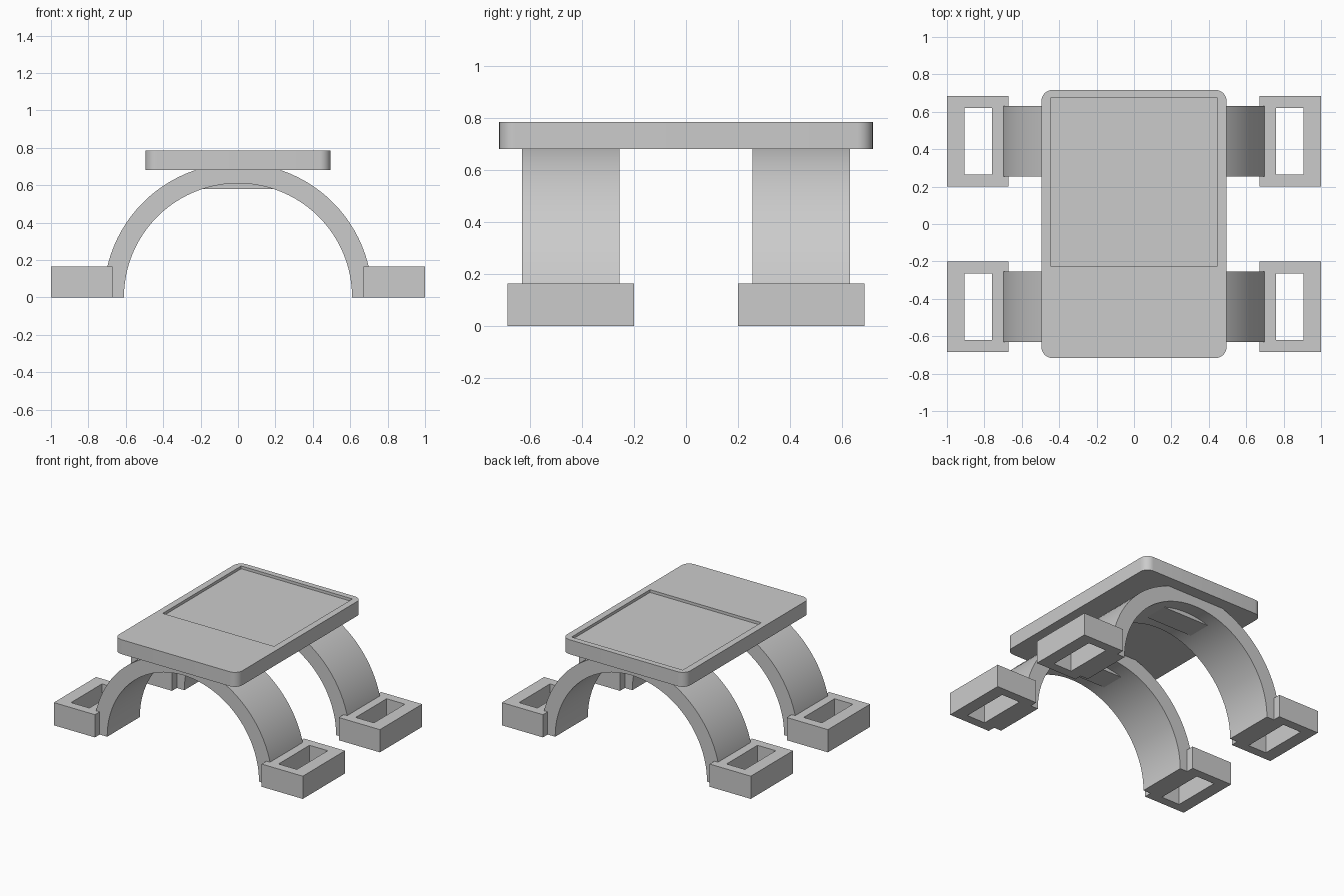
import bpy, bmesh, math
from mathutils import Vector

if "Cube" in bpy.data.objects:
    bpy.data.objects.remove(bpy.data.objects["Cube"], do_unlink=True)

grey = bpy.data.materials.new("plain grey")
grey.use_nodes = True
colour = (0.6, 0.6, 0.6, 1)
grey.diffuse_color = colour
grey.node_tree.nodes["Principled BSDF"].inputs["Base Color"].default_value = colour


def finish(bm, name):
    bmesh.ops.recalc_face_normals(bm, faces=bm.faces)
    mesh = bpy.data.meshes.new(name)
    bm.to_mesh(mesh)
    bm.free()
    mesh.materials.append(grey)
    obj = bpy.data.objects.new(name, mesh)
    bpy.context.collection.objects.link(obj)
    return obj


def box(name, low, high, corner=0):
    """Box between two corners, with optional rounding of its upright edges."""
    low, high = Vector(low), Vector(high)
    bm = bmesh.new()
    bmesh.ops.create_cube(bm, size=1)
    bmesh.ops.scale(bm, vec=high - low, verts=bm.verts)
    bmesh.ops.translate(bm, vec=(low + high) / 2, verts=bm.verts)
    if corner:
        upright = [e for e in bm.edges
                   if abs(e.verts[0].co.z - e.verts[1].co.z) > 0.01]
        bmesh.ops.bevel(bm, geom=upright, offset=corner, segments=8,
                        profile=0.5, affect='EDGES')
    return finish(bm, name)


def select_only(obj):
    bpy.ops.object.select_all(action='DESELECT')
    obj.select_set(True)
    bpy.context.view_layer.objects.active = obj


def cut(obj, cutter):
    mod = obj.modifiers.new("cut", 'BOOLEAN')
    mod.operation = 'DIFFERENCE'
    mod.solver = 'EXACT'
    mod.object = cutter
    select_only(obj)
    bpy.ops.object.modifier_apply(modifier=mod.name)
    bpy.data.objects.remove(cutter, do_unlink=True)


def smooth(obj):
    select_only(obj)
    bpy.ops.object.shade_smooth_by_angle(angle=math.radians(30))


def arch(name, inner, outer, y0, y1, steps=48):
    """Half ring standing on the ground, extruded along y."""
    bm = bmesh.new()
    angles = [math.pi * i / steps for i in range(steps + 1)]
    ring = [(r, a) for r, sweep in ((outer, angles), (inner, angles[::-1]))
            for a in sweep]
    face = bm.faces.new([bm.verts.new((r * math.cos(a), y0, r * math.sin(a)))
                         for r, a in ring])
    side = bmesh.ops.extrude_face_region(bm, geom=[face])["geom"]
    moved = [v for v in side if isinstance(v, bmesh.types.BMVert)]
    bmesh.ops.translate(bm, vec=(0, y1 - y0, 0), verts=moved)
    return finish(bm, name)


# Rounded top plate with a shallow tray sunk towards the back
plate = box("top_plate", (-0.495, -0.717, 0.68), (0.495, 0.717, 0.785), 0.06)
cut(plate, box("tray_cutter", (-0.447, -0.225, 0.765), (0.447, 0.675, 0.9)))
smooth(plate)

# Two arches, each with a flat pad under its crown and a slotted foot per end
for end, sy in (("front", -1), ("back", 1)):
    y0, y1 = sorted((sy * 0.255, sy * 0.63))
    smooth(arch(end + "_arch", 0.61, 0.718, y0, y1))
    p0, p1 = sorted((sy * 0.355, sy * 0.53))
    box(end + "_crown_pad", (-0.2, p0, 0.58), (0.2, p1, 0.69))
    for side, sx in (("right", -1), ("left", 1)):
        def span(xa, xb, ya, yb, za, zb):
            x, y = sorted((sx * xa, sx * xb)), sorted((sy * ya, sy * yb))
            return (x[0], y[0], za), (x[1], y[1], zb)
        foot = box(f"{end}_{side}_foot", *span(0.67, 1, 0.2, 0.685, 0, 0.165))
        cut(foot, box("slot_cutter", *span(0.76, 0.907, 0.265, 0.62, -0.1, 0.3)))
